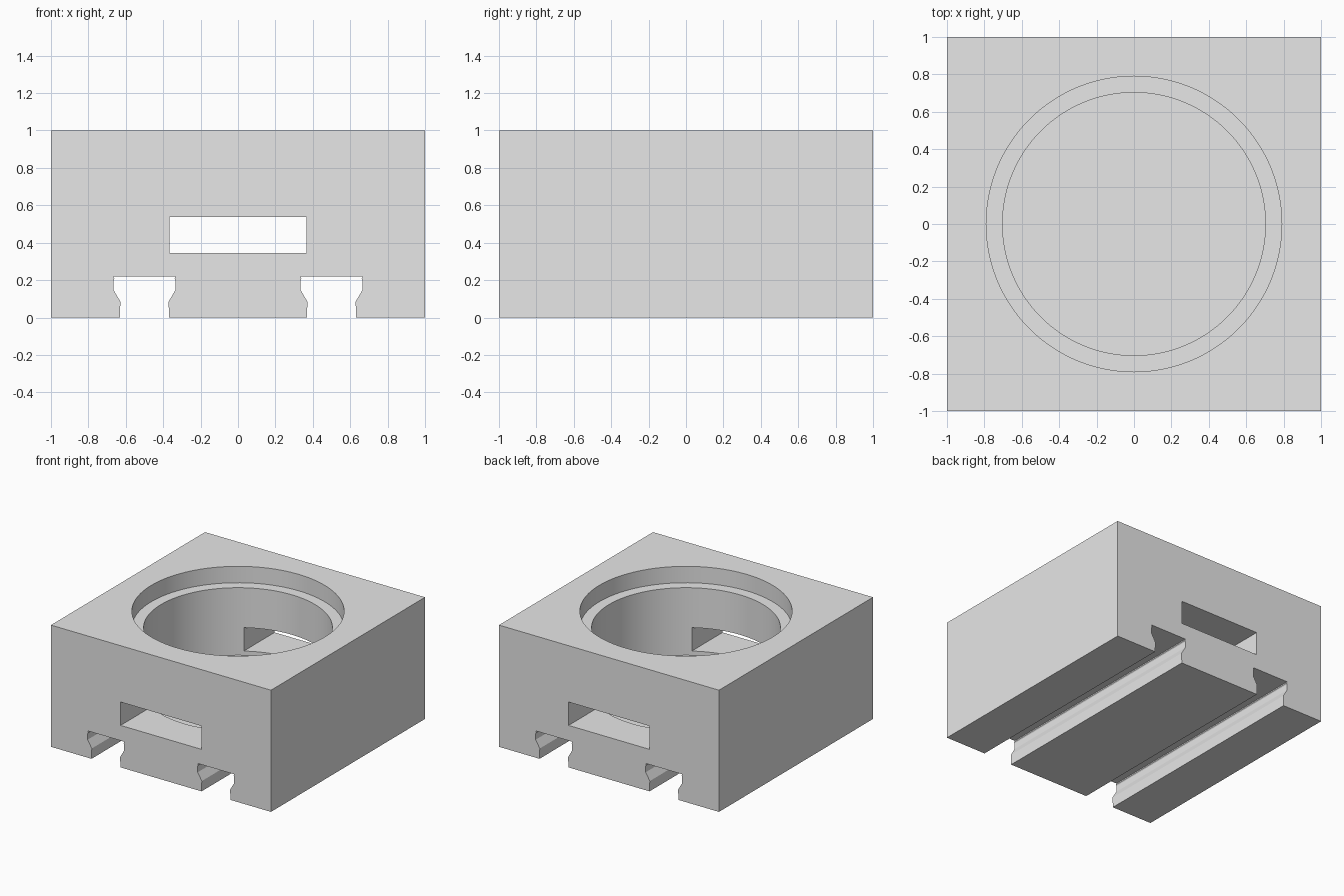
import bpy
import bmesh
import math

old = bpy.data.objects.get("Cube")
if old:
    bpy.data.objects.remove(old, do_unlink=True)

grey = bpy.data.materials.new("light_grey")
grey.use_nodes = True
colour = (0.8, 0.8, 0.8, 1)
grey.diffuse_color = colour
grey.node_tree.nodes["Principled BSDF"].inputs["Base Color"].default_value = colour


def prism(name, outline, start, end, axis):
    """Extrude a closed outline: (x, z) points along y, or (x, y) points along z."""
    bm = bmesh.new()
    if axis == "y":
        points = [(a, start, b) for a, b in outline]
        move = (0, end - start, 0)
    else:
        points = [(a, b, start) for a, b in outline]
        move = (0, 0, end - start)
    face = bm.faces.new([bm.verts.new(p) for p in points])
    extruded = bmesh.ops.extrude_face_region(bm, geom=[face])
    verts = [v for v in extruded["geom"] if isinstance(v, bmesh.types.BMVert)]
    bmesh.ops.translate(bm, verts=verts, vec=move)
    bmesh.ops.recalc_face_normals(bm, faces=bm.faces)
    mesh = bpy.data.meshes.new(name)
    bm.to_mesh(mesh)
    bm.free()
    mesh.materials.append(grey)
    obj = bpy.data.objects.new(name, mesh)
    bpy.context.collection.objects.link(obj)
    return obj


def circle(radius, sides=128):
    steps = [2 * math.pi * i / sides for i in range(sides)]
    return [(radius * math.cos(a), radius * math.sin(a)) for a in steps]


# Block with two undercut grooves along its underside
GROOVE_X = 0.5
half_groove = [(0.131, 0), (0.129, 0.085), (0.166, 0.148), (0.166, 0.198),
               (0.161, 0.206), (0.166, 0.22)]
right_half = [(GROOVE_X - w, z) for w, z in half_groove]
right_half += [(GROOVE_X + w, z) for w, z in reversed(half_groove)]
right_half += [(1, 0), (1, 1)]
outline = right_half + [(-x, z) for x, z in reversed(right_half)]
block = prism("block", outline, -1, 1, "y")

# Cutters: shallow round recess, deep bore and slot through front and back
slot = [(-0.367, 0.345), (0.367, 0.345), (0.367, 0.537), (-0.367, 0.537)]
cutters = [
    prism("recess_cutter", circle(0.79), 0.865, 1.2, "z"),
    prism("bore_cutter", circle(0.703), 0.31, 1.1, "z"),
    prism("slot_cutter", slot, -1.2, 1.2, "y"),
]
bpy.ops.object.select_all(action="DESELECT")
block.select_set(True)
bpy.context.view_layer.objects.active = block
for cutter in cutters:
    cutter.hide_render = True
    mod = block.modifiers.new(cutter.name, "BOOLEAN")
    mod.operation = "DIFFERENCE"
    mod.solver = "EXACT"
    mod.object = cutter
    bpy.ops.object.modifier_apply(modifier=mod.name)
    bpy.data.objects.remove(cutter, do_unlink=True)

# Smooth round walls with crisp edges
bpy.ops.object.shade_smooth_by_angle(angle=math.radians(20))
